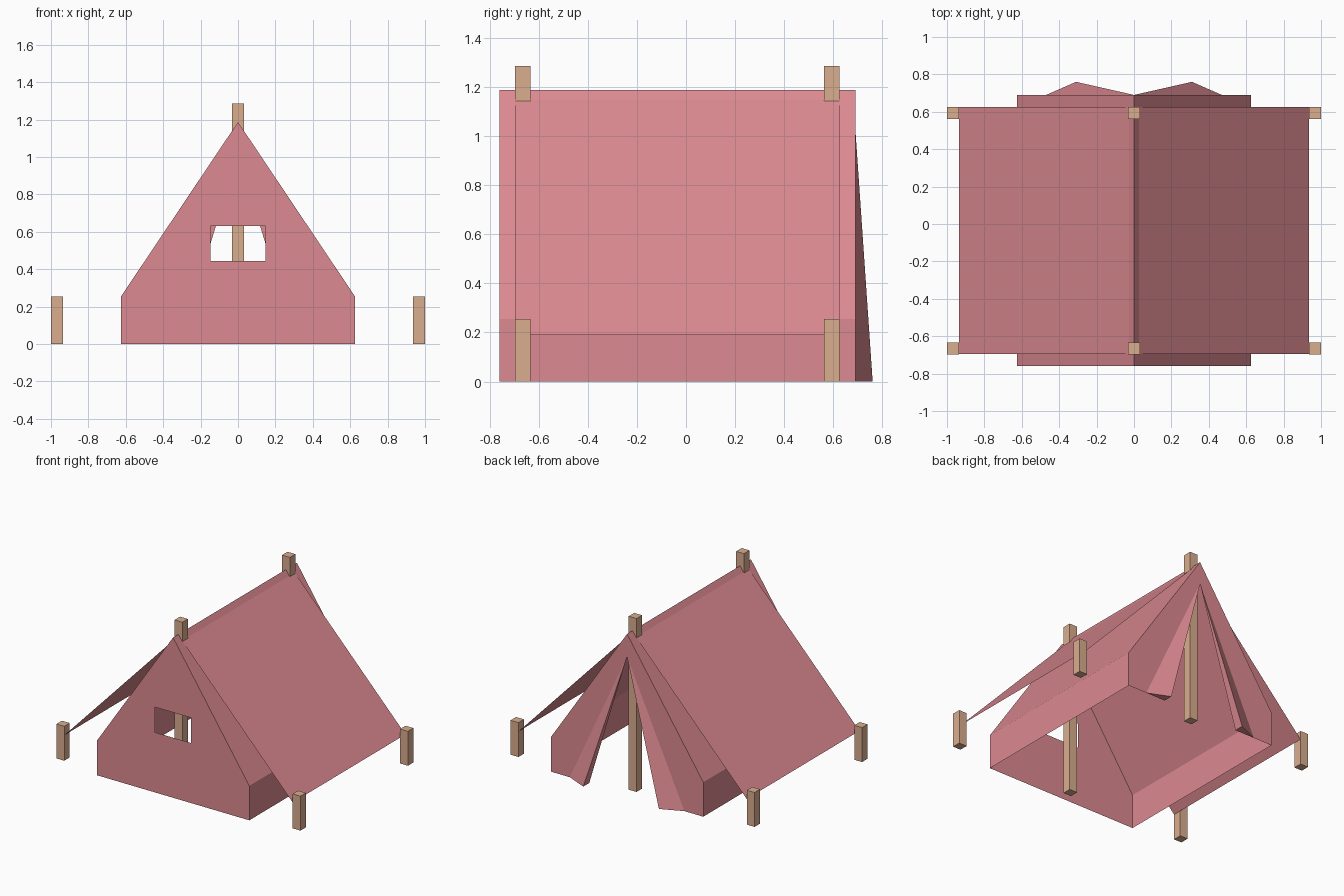
import bpy

if "Cube" in bpy.data.objects:
    bpy.data.objects.remove(bpy.data.objects["Cube"])


def material(name, rgb):
    m = bpy.data.materials.new(name)
    m.diffuse_color = (*rgb, 1)
    m.use_nodes = True
    m.node_tree.nodes["Principled BSDF"].inputs["Base Color"].default_value = m.diffuse_color
    return m


CANVAS = material("pink canvas", (0.716, 0.254, 0.283))
WOOD = material("light wood", (0.70, 0.42, 0.275))

FRONT, BACK = -0.76, 0.69
HALF, EAVE, RIDGE = 0.625, 0.255, 1.187


def half_sheet(name, faces):
    """Build the right half from loops of points, then mirror it across x."""
    index, loops = {}, []
    for face in faces:
        loops.append([index.setdefault(p, len(index)) for p in face])
    mesh = bpy.data.meshes.new(name)
    mesh.from_pydata(list(index), [], loops)
    mesh.materials.append(CANVAS)
    ob = bpy.data.objects.new(name, mesh)
    bpy.context.collection.objects.link(ob)
    mod = ob.modifiers.new("mirror", "MIRROR")
    mod.use_clip = True
    return ob


def post(name, x, y, height):
    bpy.ops.mesh.primitive_cube_add(size=1, location=(x, y, height / 2))
    ob = bpy.context.object
    ob.name = name
    ob.scale = (0.064, 0.064, height)
    ob.data.materials.append(WOOD)


def at(y, *points):
    return [(x, y, z) for x, z in points]


# Tent roof and low side walls
half_sheet("tent_roof_and_sides", [
    [(HALF, FRONT, 0), (HALF, BACK, 0), (HALF, BACK, EAVE), (HALF, FRONT, EAVE)],
    [(HALF, FRONT, EAVE), (HALF, BACK, EAVE), (0, BACK, RIDGE), (0, FRONT, RIDGE)],
])

# Front wall around a rectangular window
W, LOW, HIGH = 0.148, 0.445, 0.632
half_sheet("front_wall", [
    at(FRONT, (0, 0), (HALF, 0), (W, LOW), (0, LOW)),
    at(FRONT, (HALF, 0), (HALF, EAVE), (W, HIGH), (W, LOW)),
    at(FRONT, (HALF, EAVE), (0, RIDGE), (0, HIGH), (W, HIGH)),
])

# Back wall with a tall triangular doorway
DOOR = 1.02
half_sheet("back_wall", [
    at(BACK, (0.31, 0), (0, DOOR), (0.47, 0)),
    at(BACK, (0.47, 0), (0, DOOR), (HALF, EAVE), (HALF, 0)),
    at(BACK, (0, DOOR), (0, RIDGE), (HALF, EAVE)),
])

# Door flaps folded outwards
tip, fold = (0, BACK, DOOR), (0.31, 0.76, 0)
inner, outer = (0.31, BACK, 0), (0.47, BACK, 0)
half_sheet("door_flaps", [
    [outer, fold, tip], [fold, inner, tip], [inner, fold, outer],
])

# Wide fly sheet stretched out to the pegs
half_sheet("fly_sheet", [
    [(0, -0.695, 1.175), (0.935, -0.695, 0.19), (0.935, 0.625, 0.19), (0, 0.625, 1.175)],
])

# Ridge poles and corner pegs
for end, y in (("front", -0.665), ("back", 0.593)):
    post(end + "_pole", 0, y, 1.285)
    for side, x in (("left", -0.968), ("right", 0.968)):
        post(f"{end}_{side}_peg", x, y, 0.255)
